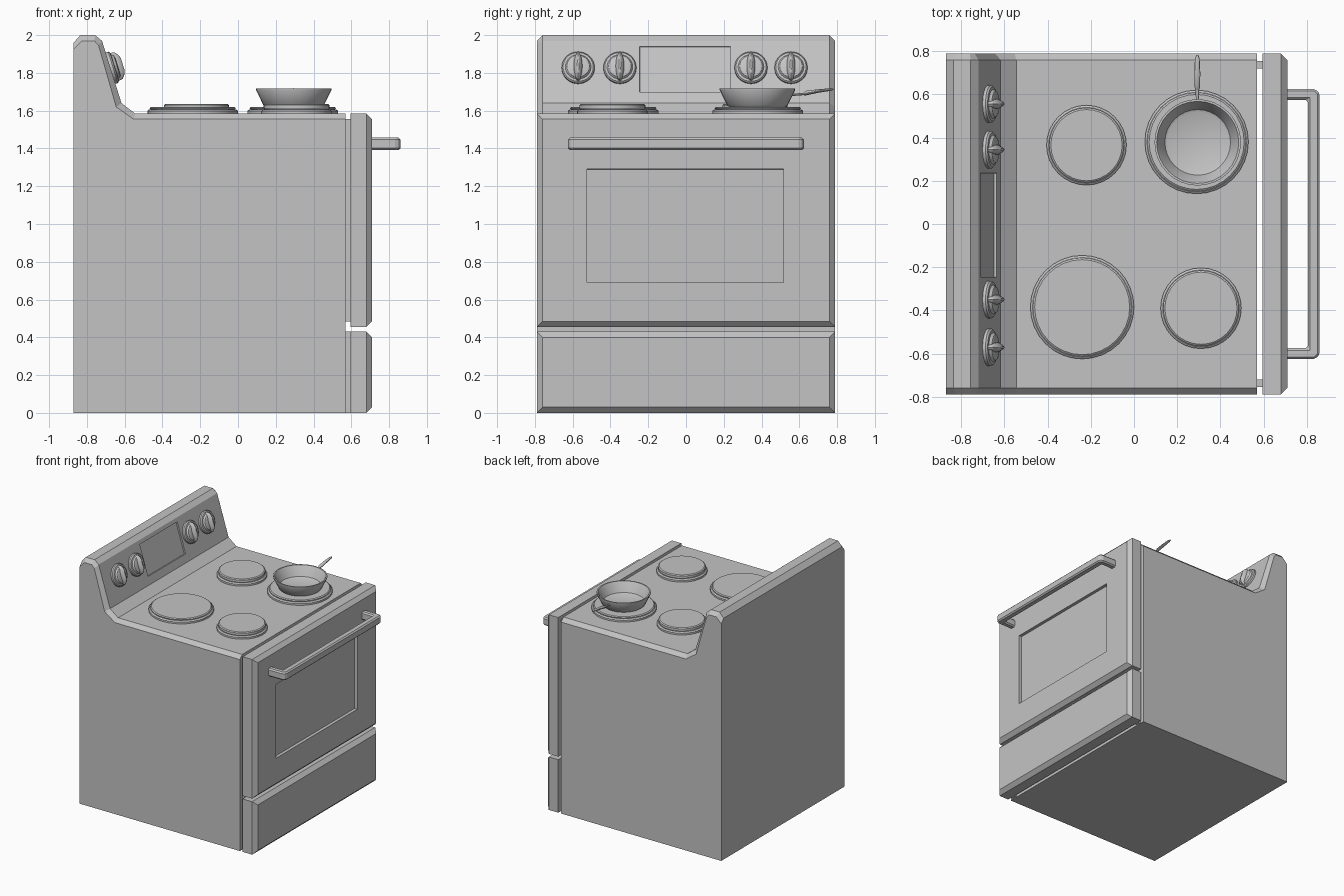
import bpy, bmesh
from math import sin, cos, pi
from mathutils import Vector

cube = bpy.data.objects.get("Cube")
if cube:
    bpy.data.objects.remove(cube, do_unlink=True)

COLOR = (0.55, 0.55, 0.55, 1)
grey = bpy.data.materials.new("light_grey")
grey.use_nodes = True
grey.diffuse_color = COLOR
grey.node_tree.nodes["Principled BSDF"].inputs["Base Color"].default_value = COLOR


def loft(name, rings, recess=None, smooth=False):
    """Skin a list of matching point loops and cap both ends."""
    bm = bmesh.new()
    loops = [[bm.verts.new(p) for p in ring] for ring in rings]
    n = len(loops[0])
    for a, b in zip(loops, loops[1:]):
        for i in range(n):
            j = (i + 1) % n
            bm.faces.new((a[i], a[j], b[j], b[i]))
    bm.faces.new(loops[0])
    bm.faces.new(loops[-1])
    bmesh.ops.recalc_face_normals(bm, faces=bm.faces)
    if recess:
        sink(bm, *recess)
    mesh = bpy.data.meshes.new(name)
    bm.to_mesh(mesh)
    bm.free()
    obj = bpy.data.objects.new(name, mesh)
    bpy.context.collection.objects.link(obj)
    mesh.materials.append(grey)
    if smooth:
        bpy.ops.object.select_all(action='DESELECT')
        obj.select_set(True)
        bpy.context.view_layer.objects.active = obj
        bpy.ops.object.shade_smooth_by_angle(angle=pi / 6)
    return obj


def sink(bm, near, y0, y1, z0, z1, depth):
    """Sink a rectangle into the forward-facing face closest to a point."""
    bm.normal_update()
    face = min((f for f in bm.faces if f.normal.x > 0.9),
               key=lambda f: (f.calc_center_median() - Vector(near)).length)
    origin, normal = face.verts[0].co.copy(), face.normal.copy()
    middle = face.calc_center_median()
    bmesh.ops.inset_individual(bm, faces=[face], thickness=0.02)
    for v in face.verts:
        y = y0 if v.co.y < middle.y else y1
        z = z0 if v.co.z < middle.z else z1
        x = origin.x - (normal.y * (y - origin.y) + normal.z * (z - origin.z)) / normal.x
        v.co = (x, y, z)
    bm.normal_update()
    bmesh.ops.inset_individual(bm, faces=[face], thickness=0.0005, depth=-depth)


def box(name, x0, x1, y0, y1, z0, z1):
    return loft(name, [[(x0, y, z), (x1, y, z), (x1, y, z1 + z0 - z), (x0, y, z1 + z0 - z)]
                       for y, z in ((y0, z0), (y1, z0))])


def chamfered_slab(name, x0, x1, z0, z1, recess=None, c=0.03, w=0.79):
    rings = []
    for x, d in ((x0, 0), (x1 - c, 0), (x1, c)):
        rings.append([(x, -w + d, z0 + d), (x, w - d, z0 + d),
                      (x, w - d, z1 - d), (x, -w + d, z1 - d)])
    return loft(name, rings, recess)


def lathe(name, center, axis, profile, sides=32, smooth=True):
    """Turn (radius, height) pairs around an axis lying in the xz plane."""
    axis, u = Vector(axis).normalized(), Vector((0, 1, 0))
    v = axis.cross(u)
    rings = [[Vector(center) + axis * h + (u * cos(2 * pi * i / sides) + v * sin(2 * pi * i / sides)) * r
              for i in range(sides)] for r, h in profile]
    return loft(name, rings, smooth=smooth)


# Body with sloped control panel and chamfered sides
outer = [(-.87, 0), (.57, 0), (.57, 1.585), (-.545, 1.585), (-.617, 1.64),
         (-.72, 1.97), (-.757, 2), (-.835, 2), (-.87, 1.96)]
inner = [(-.87, 0), (.57, 0), (.57, 1.555), (-.553, 1.555), (-.645, 1.62),
         (-.738, 1.945), (-.76, 1.97), (-.825, 1.97), (-.87, 1.925)]
loft("stove_body",
     [[(x, y, z) for x, z in prof] for y, prof in
      ((-.79, inner), (-.76, outer), (.76, outer), (.79, inner))],
     recess=((-.67, 0, 1.8), -.245, .235, 1.70, 1.94, .012))

# Oven door, drawer and the spacers that join them to the body
chamfered_slab("oven_door", .595, .71, .455, 1.585,
               recess=((.71, 0, 1), -.525, .517, .69, 1.29, .025))
chamfered_slab("bottom_drawer", .595, .71, 0, .43)
for side in (-1, 1):
    y0, y1 = sorted((side * .72, side * .755))
    box("door_spacer", .565, .6, y0, y1, .485, 1.555)
    box("drawer_spacer", .565, .6, y0, y1, 0, .43)

# Door handle
half = [(.70, .575), (.70, .625), (.84, .625), (.86, .605)]
plan = half + [(x, -y) for x, y in reversed(half)] + [(.805, -.575), (.805, .575)]
handle = loft("door_handle", [[(x, y, z) for x, y in plan] for z in (1.392, 1.457)])
bevel = handle.modifiers.new("chamfer", 'BEVEL')
bevel.width, bevel.segments = .01, 1

# Burners
UP = (0, 0, 1)
for x, y, r, top in ((-.22, .365, .185, .052), (.29, .38, .24, .037),
                     (-.24, -.385, .24, .037), (.31, -.39, .187, .052)):
    lathe("burner", (x, y, 1.583), UP,
          [(r, 0), (r, .016), (r - .01, .024), (r - .016, .024),
           (r - .012, .03), (r - .012, top - .006), (r - .02, top)])

# Frying pan
lathe("pan", (.295, .378, 1.62), UP,
      [(.15, 0), (.16, .008), (.2, .09), (.2, .097), (.19, .097),
       (.182, .085), (.152, .02), (.14, .014)])
path = [(.555, 1.683, .006, .006), (.62, 1.688, .008, .006), (.635, 1.693, .013, .012),
        (.70, 1.704, .014, .009), (.765, 1.712, .011, .007), (.782, 1.714, .005, .004)]
loft("pan_handle", [[(.293 + w * cos(k * pi / 6), y, z + t * sin(k * pi / 6)) for k in range(12)]
                    for y, z, w, t in path], smooth=True)

# Control knobs, each with a raised lens-shaped grip
normal = Vector((.33, 0, .103)).normalized()
along = Vector((-normal.z, 0, normal.x))
for y in (-.571, -.35, .344, .556):
    center = Vector((-.675, y, 1.825))
    lathe("knob", center, normal,
          [(.087, -.01), (.087, .014), (.08, .022), (.068, .024), (.06, .036), (.05, .04)])
    grip = []
    for height, length, width in ((.02, .078, .024), (.045, .074, .022), (.06, .055, .014), (.068, .035, .005)):
        grip.append([center + normal * height + along * length * cos(k * pi / 8)
                     + Vector((0, width * sin(k * pi / 8), 0)) for k in range(16)])
    loft("knob_grip", grip, smooth=True)
